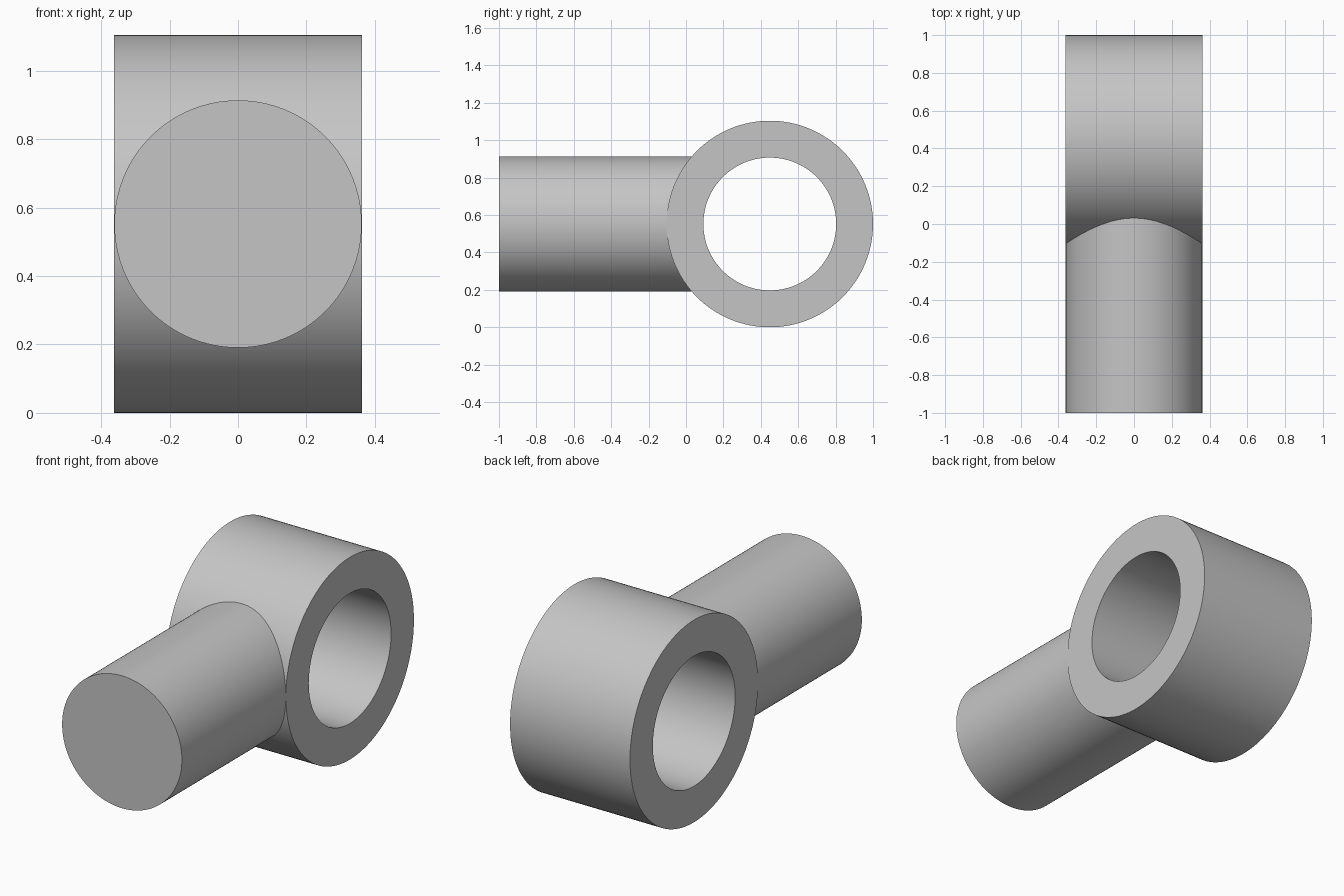
import bpy, bmesh, math
from mathutils import Vector

cube = bpy.data.objects.get("Cube")
if cube:
    bpy.data.objects.remove(cube, do_unlink=True)

SEGMENTS = 128
HALF_WIDTH = 0.362
EYE_CENTRE = Vector((0, 0.448, 0.552))
OUTER, INNER = 0.552, 0.355

# Single plain grey material
grey = bpy.data.materials.new("plain grey")
grey.use_nodes = True
colour = (0.56, 0.56, 0.56, 1)
grey.diffuse_color = colour
grey.node_tree.nodes["Principled BSDF"].inputs["Base Color"].default_value = colour


def revolve(name, profile, centre, axis, closed):
    """Spin a profile a full turn around an axis through centre."""
    bm = bmesh.new()
    verts = [bm.verts.new(p) for p in profile]
    pairs = list(zip(verts, verts[1:]))
    if closed:
        pairs.append((verts[-1], verts[0]))
    edges = [bm.edges.new(pair) for pair in pairs]
    bmesh.ops.spin(bm, geom=verts + edges, cent=centre, axis=axis,
                   angle=math.tau, steps=SEGMENTS, use_duplicate=False)
    bmesh.ops.remove_doubles(bm, verts=bm.verts, dist=0.0001)
    bmesh.ops.recalc_face_normals(bm, faces=bm.faces)
    mesh = bpy.data.meshes.new(name)
    bm.to_mesh(mesh)
    bm.free()
    mesh.materials.append(grey)
    obj = bpy.data.objects.new(name, mesh)
    bpy.context.collection.objects.link(obj)
    bpy.ops.object.select_all(action="DESELECT")
    obj.select_set(True)
    bpy.context.view_layer.objects.active = obj
    bpy.ops.object.shade_smooth_by_angle(angle=math.radians(30))
    return obj


# Eye ring, bored through from side to side
ring_profile = [EYE_CENTRE + Vector((x, 0, r)) for x, r in (
    (-HALF_WIDTH, INNER), (HALF_WIDTH, INNER),
    (HALF_WIDTH, OUTER), (-HALF_WIDTH, OUTER))]
revolve("eye_ring", ring_profile, EYE_CENTRE, (1, 0, 0), True)

# Solid round shank, its rear end buried inside the ring wall
shank_radius = HALF_WIDTH - 0.0005
shank_profile = [Vector((0, y, EYE_CENTRE.z + r)) for y, r in (
    (-1, 0), (-1, shank_radius), (0.06, shank_radius), (0.06, 0))]
revolve("shank", shank_profile, (0, 0, EYE_CENTRE.z), (0, 1, 0), False)
